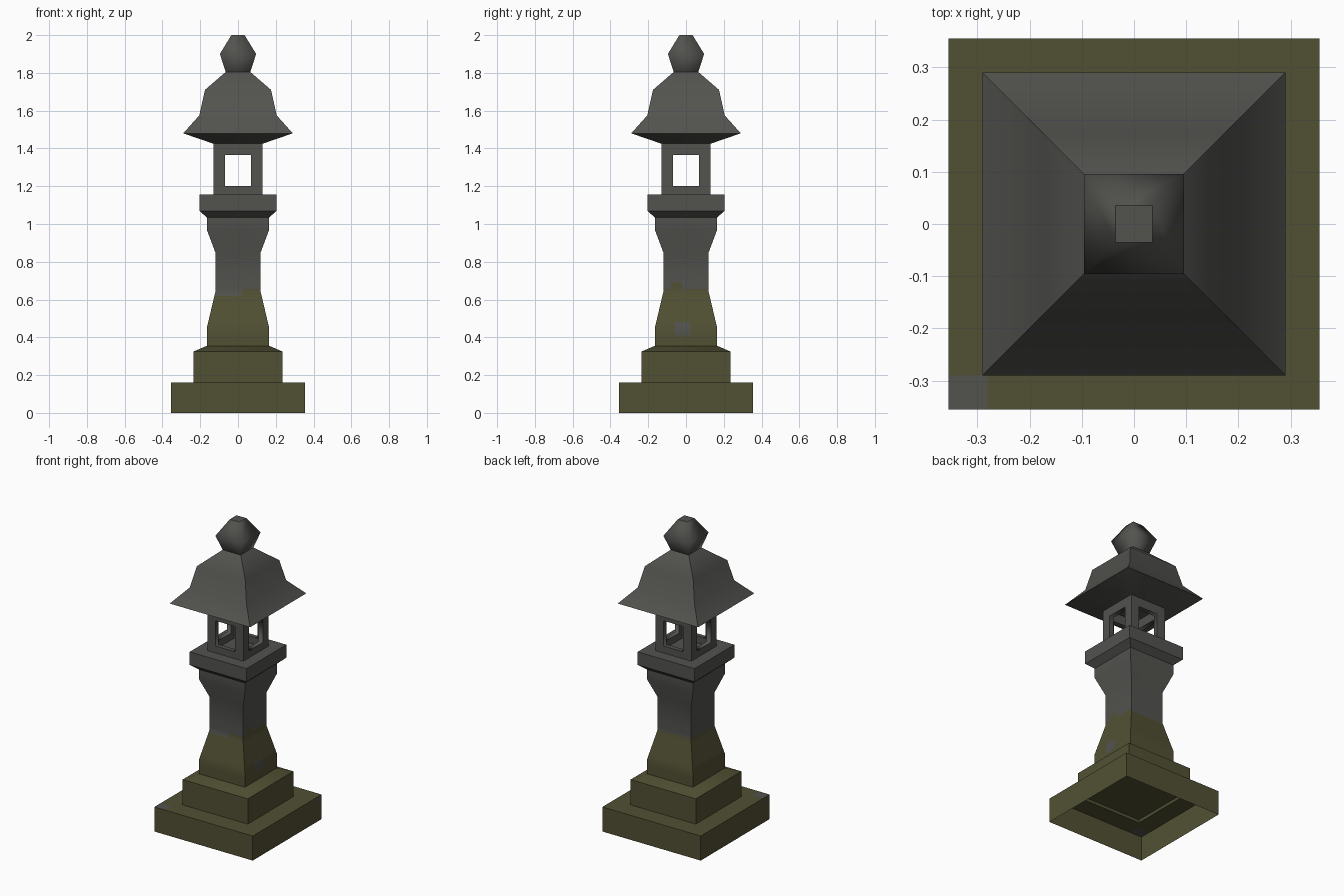
import bpy, bmesh, math
from mathutils import Vector

if "Cube" in bpy.data.objects:
    bpy.data.objects.remove(bpy.data.objects["Cube"])


def material(name, rgb):
    m = bpy.data.materials.new(name)
    m.diffuse_color = (*rgb, 1)
    m.use_nodes = True
    m.node_tree.nodes["Principled BSDF"].inputs["Base Color"].default_value = m.diffuse_color
    return m


STONE = material("grey stone", (0.085, 0.085, 0.078))
MOSS = material("green moss", (0.083, 0.081, 0.034))


def loft(profile, bottom=True, top=True):
    """Stack square rings given as (half width, z)."""
    bm = bmesh.new()
    rings = [[bm.verts.new((sx * h, sy * h, z))
              for sx, sy in ((-1, -1), (1, -1), (1, 1), (-1, 1))] for h, z in profile]
    for a, b in zip(rings, rings[1:]):
        for i in range(4):
            j = (i + 1) % 4
            bm.faces.new((a[i], a[j], b[j], b[i]))
    if bottom:
        bm.faces.new(rings[0][::-1])
    if top:
        bm.faces.new(rings[-1])
    return bm


def cut(bm, axis, values):
    n = Vector((0, 0, 0))
    n[axis] = 1
    for v in values:
        bmesh.ops.bisect_plane(bm, geom=bm.verts[:] + bm.edges[:] + bm.faces[:],
                               plane_co=n * v, plane_no=n)


def finish(name, bm, mats, rule=None, angle=40):
    """Smooth shading below the angle, then colour by rule."""
    bm.normal_update()
    for e in bm.edges:
        e.smooth = len(e.link_faces) == 2 and e.calc_face_angle(0) < math.radians(angle)
    for f in bm.faces:
        f.smooth = True
        if rule:
            f.material_index = rule(f.calc_center_median(), f.normal)
    me = bpy.data.meshes.new(name)
    bm.to_mesh(me)
    bm.free()
    for m in mats:
        me.materials.append(m)
    ob = bpy.data.objects.new(name, me)
    bpy.context.collection.objects.link(ob)
    return ob


# Hollow mossy base slab with one bare corner on top
bm = loft([(.355, 0), (.355, .16), (.235, .16)], False, False)
cut(bm, 0, [-.28])
cut(bm, 1, [-.29])
finish("base_slab", bm, [MOSS, STONE],
       lambda c, n: int(n.z > .5 and c.x < -.28 and c.y < -.29))

# Second step
finish("footing", loft([(.232, .178), (.235, .16), (.235, .325), (.165, .355)]), [MOSS])


# Pillar: moss on the lower part with a ragged upper edge
def pillar_rule(c, n):
    limit = .635
    if n.x > .5:
        limit = .69 if -.08 < c.y < -.02 else .655
        if -.06 < c.y < .02 and .41 < c.z < .48:
            return 0
    elif n.y < -.5:
        limit = .655 if c.x > .02 else .62
    return int(c.z < limit)


bm = loft([(.165, .355), (.165, .45), (.12, .64), (.12, .85), (.165, .97), (.165, 1.035)])
cut(bm, 0, [-.02, .02])
cut(bm, 1, [-.08, -.06, -.02, .02])
cut(bm, 2, [.41, .48, .62, .655, .69])
finish("pillar", bm, [STONE, MOSS], pillar_rule)

# Platform under the light chamber
finish("platform", loft([(.165, 1.035), (.205, 1.07), (.205, 1.155)]), [STONE])

# Light chamber: four walls with square windows
bm = loft([(.13, 1.155), (.13, 1.425)], False, False)
cut(bm, 0, [-.07, .07])
cut(bm, 1, [-.07, .07])
cut(bm, 2, [1.2, 1.365])
windows = [f for f in bm.faces if abs(f.calc_center_median().z - 1.28) < .04
           and min(abs(f.calc_center_median().x), abs(f.calc_center_median().y)) < .02]
bmesh.ops.delete(bm, geom=windows, context='FACES')
chamber = finish("light_chamber", bm, [STONE])
mod = chamber.modifiers.new("wall thickness", 'SOLIDIFY')
mod.thickness = .03
mod.offset = -1
mod.use_even_offset = True

# Flared roof
finish("roof", loft([(.13, 1.425), (.29, 1.48), (.205, 1.575), (.175, 1.71), (.065, 1.805)]),
       [STONE])

# Rounded-looking finial, smooth around its corners
finish("finial", loft([(.065, 1.805), (.096, 1.9), (.035, 2.0)], False), [STONE], angle=88)
bm = bmesh.new()
me = bpy.data.objects["finial"].data
bm.from_mesh(me)
for e in bm.edges:
    if all(v.co.z > 1.99 for v in e.verts):
        e.smooth = False
bm.to_mesh(me)
bm.free()
